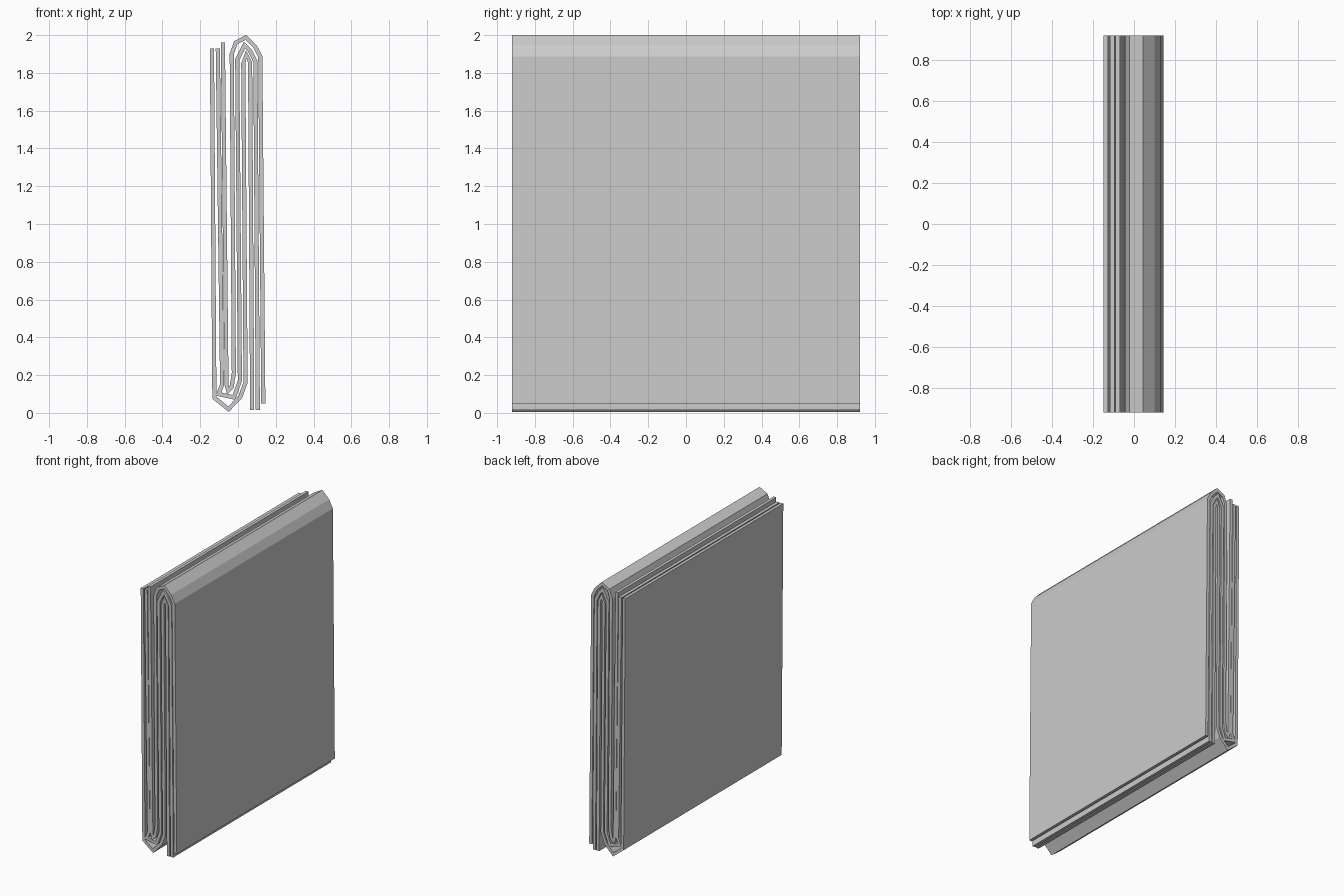
import bpy
from mathutils import Vector

if "Cube" in bpy.data.objects:
    bpy.data.objects.remove(bpy.data.objects["Cube"])

THICK = 0.022
HALF_DEPTH = 0.92


def mitred_offset(points, dist):
    """Offset an open polyline sideways with mitred corners."""
    pts = [Vector(p) for p in points]
    dirs = [(b - a).normalized() for a, b in zip(pts, pts[1:])]
    normals = [Vector((-d.y, d.x)) for d in dirs]
    out = []
    for i, p in enumerate(pts):
        n0 = normals[max(i - 1, 0)]
        n1 = normals[min(i, len(normals) - 1)]
        m = (n0 + n1).normalized()
        out.append(p + m * dist / max(m.dot(n0), 0.55))
    return out


def folded_sheet(name, path):
    """Thicken an (x, z) path and extrude it along y."""
    left = mitred_offset(path, THICK / 2)
    right = mitred_offset(path, -THICK / 2)
    n = len(path)
    verts, faces = [], []
    for y in (-HALF_DEPTH, HALF_DEPTH):
        verts += [(p.x, y, p.y) for p in left + right]
    b = 2 * n
    for i in range(n - 1):
        l0, l1, r0, r1 = i, i + 1, n + i, n + i + 1
        faces += [(l0, l1, r1, r0), (b + r0, b + r1, b + l1, b + l0),
                  (l1, l0, b + l0, b + l1), (r0, r1, b + r1, b + r0)]
    faces += [(0, n, b + n, b), (2 * n - 1, n - 1, b + n - 1, b + 2 * n - 1)]
    mesh = bpy.data.meshes.new(name)
    mesh.from_pydata(verts, [], faces)
    mesh.update()
    obj = bpy.data.objects.new(name, mesh)
    bpy.context.collection.objects.link(obj)
    return obj


# sheet on the outside of the bottom fold, inside of the top fold
folded_sheet("first_sheet", [
    (-0.138, 1.93), (-0.125, 0.08), (-0.05, 0.02), (0.012, 0.085), (0.040, 0.16),
    (0.028, 1.85), (0.044, 1.9), (0.064, 1.855), (0.075, 0.015)])

# sheet in the middle of both folds
folded_sheet("middle_sheet", [
    (-0.107, 1.93), (-0.084, 0.15), (-0.103, 0.1), (-0.022, 0.082), (0.010, 0.17),
    (-0.004, 1.87), (0.035, 1.947), (0.062, 1.92), (0.092, 1.86), (0.105, 0.015)])

# sheet on the inside of the bottom fold, outside of the top fold
folded_sheet("last_sheet", [
    (-0.080, 1.96), (-0.061, 0.15), (-0.052, 0.118), (-0.034, 0.135), (-0.022, 0.21),
    (-0.033, 1.9), (-0.012, 1.96), (0.042, 1.988), (0.09, 1.94), (0.118, 1.885),
    (0.134, 0.05)])
